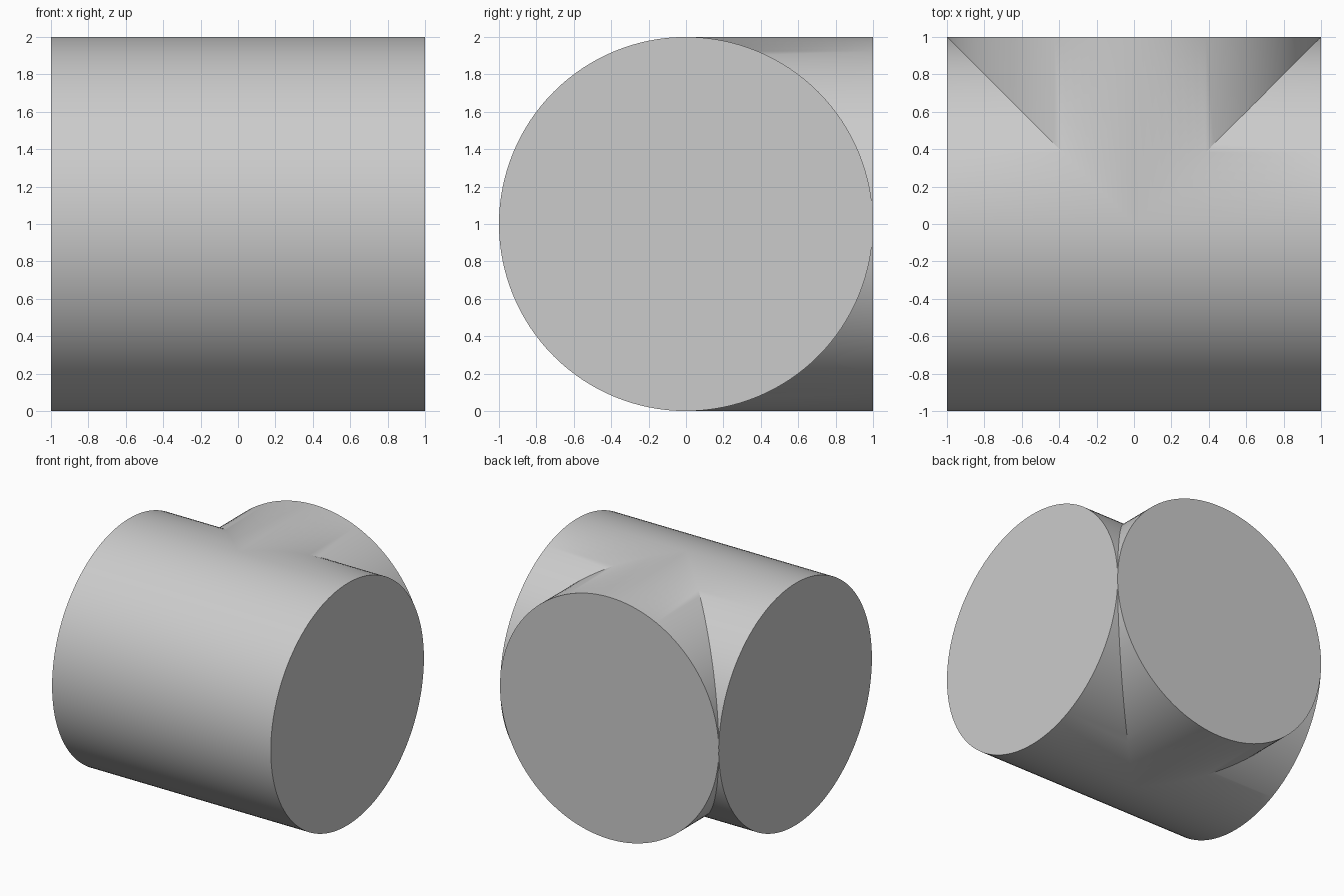
import bpy, bmesh, math

cube = bpy.data.objects.get("Cube")
if cube:
    bpy.data.objects.remove(cube, do_unlink=True)

SIDES = 128

# Plain grey material
grey = bpy.data.materials.new("plain_grey")
grey.use_nodes = True
colour = (0.6, 0.6, 0.6, 1)
grey.diffuse_color = colour
grey.node_tree.nodes["Principled BSDF"].inputs["Base Color"].default_value = colour

bm = bmesh.new()


def face(points):
    return bm.faces.new([bm.verts.new(p) for p in points])


# Shared circular section: sideways offset and height
angles = [2 * math.pi * i / SIDES for i in range(SIDES)]
ring = [(math.cos(a), 1 + math.sin(a)) for a in angles]
strips = list(zip(ring, ring[1:] + ring[:1]))

for (s0, z0), (s1, z1) in strips:
    # Main barrel along x, mitred where the branch joins at the back
    m0, m1 = max(s0, 0), max(s1, 0)
    for side in (-1, 1):
        face([(side * m0, s0, z0), (side, s0, z0),
              (side, s1, z1), (side * m1, s1, z1)])
    # Branch barrel along y, starting at the mitre
    face([(s0, abs(s0), z0), (s0, 1, z0), (s1, 1, z1), (s1, abs(s1), z1)])

# Flat end caps
for side in (-1, 1):
    face([(side, s, z) for s, z in ring])
face([(s, 1, z) for s, z in ring])

# Weld the seams into one closed shell
bmesh.ops.remove_doubles(bm, verts=bm.verts[:], dist=1e-5)
bmesh.ops.recalc_face_normals(bm, faces=bm.faces[:])
mesh = bpy.data.meshes.new("tee_cylinder")
bm.to_mesh(mesh)
bm.free()
mesh.materials.append(grey)

tee = bpy.data.objects.new("tee_cylinder", mesh)
bpy.context.scene.collection.objects.link(tee)
bpy.ops.object.select_all(action="DESELECT")
tee.select_set(True)
bpy.context.view_layer.objects.active = tee
bpy.ops.object.shade_smooth_by_angle(angle=math.radians(30))
